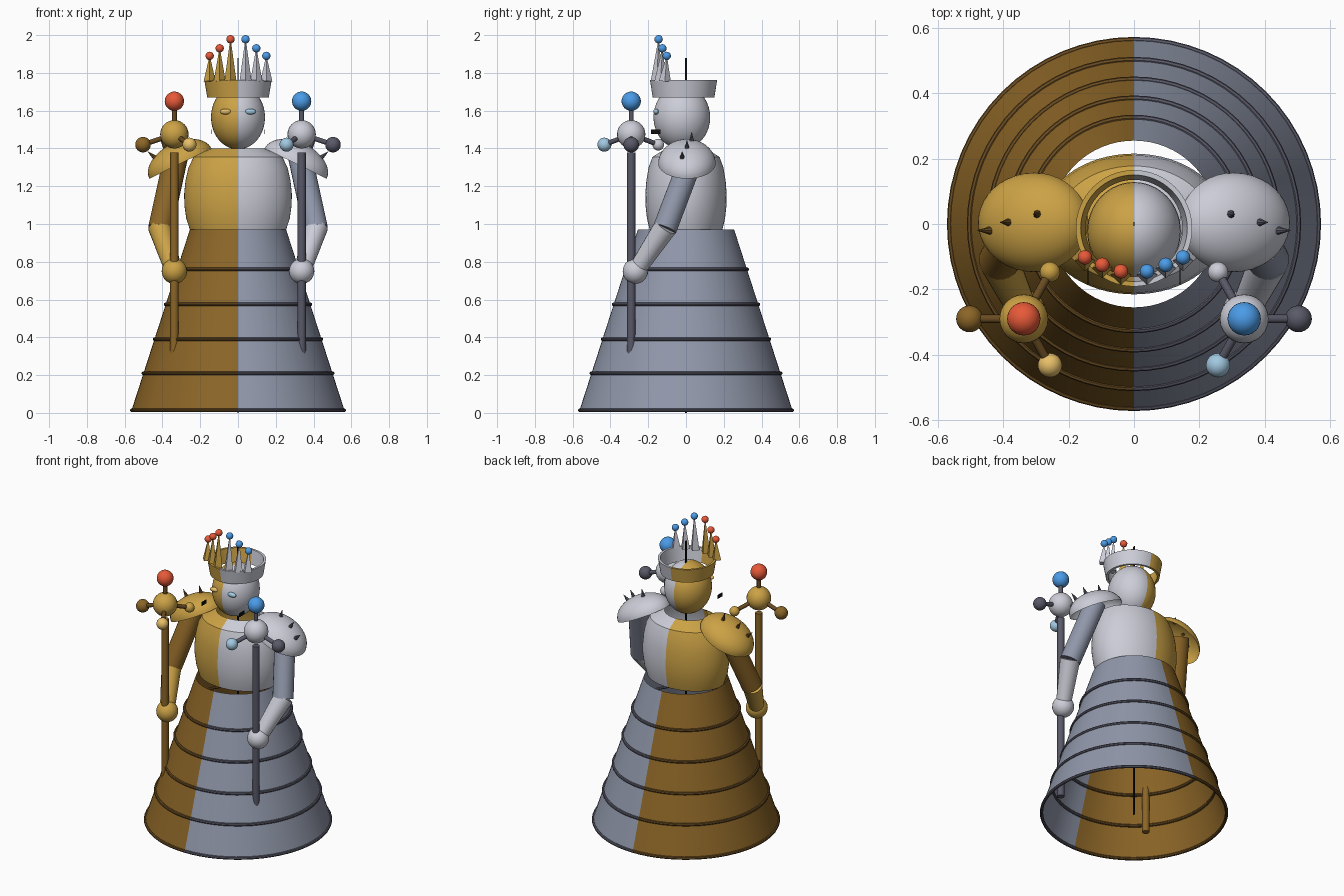
import bpy, bmesh, math
from math import sin, cos, pi, radians
from mathutils import Matrix, Vector

if "Cube" in bpy.data.objects:
    bpy.data.objects.remove(bpy.data.objects["Cube"])


def mat(name, rgb):
    m = bpy.data.materials.new(name)
    m.diffuse_color = (*rgb, 1)
    m.use_nodes = True
    m.node_tree.nodes["Principled BSDF"].inputs["Base Color"].default_value = m.diffuse_color
    return m


gold, dark_gold = mat("gold", (.60, .36, .06)), mat("dark_gold", (.26, .13, .02))
pale_gold, brown = mat("pale_gold", (.80, .52, .14)), mat("brown", (.14, .07, .015))
silver, steel = mat("silver", (.60, .61, .68)), mat("steel", (.28, .31, .40))
ice, slate = mat("ice", (.36, .58, .75)), mat("slate", (.10, .10, .14))
red, blue = mat("red", (.80, .10, .04)), mat("blue", (.07, .33, .80))
black = mat("black", (.005, .005, .005))


def finish(name, bm, material, smooth=True):
    bmesh.ops.remove_doubles(bm, verts=bm.verts, dist=1e-5)
    bmesh.ops.recalc_face_normals(bm, faces=bm.faces)
    me = bpy.data.meshes.new(name)
    bm.to_mesh(me)
    bm.free()
    if smooth:
        for p in me.polygons:
            p.use_smooth = True
        me.set_sharp_from_angle(angle=radians(35))
    me.materials.append(material)
    ob = bpy.data.objects.new(name, me)
    bpy.context.collection.objects.link(ob)
    return ob


def lathe(name, profile, material, a0, a1, steps, matrix=Matrix()):
    """Sweep (radius, z) points around z between two angles."""
    bm = bmesh.new()
    rows = []
    for i in range(steps + 1):
        a = a0 + (a1 - a0) * i / steps
        rows.append([bm.verts.new(matrix @ Vector((r * cos(a), r * sin(a), z))) for r, z in profile])
    for A, B in zip(rows, rows[1:]):
        for j in range(len(profile) - 1):
            bm.faces.new((A[j], B[j], B[j + 1], A[j + 1]))
    return finish(name, bm, material)


def half(name, profile, material, s, sy=1, y=0):
    a = -pi / 2 if s > 0 else pi / 2
    m = Matrix.Translation((0, y, 0)) @ Matrix.Diagonal((1, sy, 1, 1))
    return lathe(name, profile, material, a, a + pi, 32, m)


def ball(name, c, r, material, scale=(1, 1, 1)):
    bm = bmesh.new()
    m = Matrix.Translation(c) @ Matrix.Diagonal((*scale, 1))
    bmesh.ops.create_uvsphere(bm, u_segments=24, v_segments=16, radius=r, matrix=m)
    return finish(name, bm, material)


def rod(name, p, q, r1, r2, material, sides=20):
    p, q = Vector(p), Vector(q)
    m = Matrix.Translation((p + q) / 2) @ (q - p).to_track_quat('Z', 'Y').to_matrix().to_4x4()
    bm = bmesh.new()
    bmesh.ops.create_cone(bm, cap_ends=True, segments=sides, radius1=r1, radius2=r2,
                          depth=(q - p).length, matrix=m)
    return finish(name, bm, material, sides > 6)


def box(name, c, size, material):
    bm = bmesh.new()
    bmesh.ops.create_cube(bm, size=1, matrix=Matrix.Translation(c) @ Matrix.Diagonal((*size, 1)))
    return finish(name, bm, material, False)


SKIRT = [(.565, .01), (.255, .97)]
TORSO = [(.255, .97), (.274, 1.03), (.284, 1.1), (.285, 1.16), (.278, 1.23),
         (.262, 1.3), (.235, 1.355), (.14, 1.4)]
HEAD = [(.143 * sin(t * pi / 20), 1.565 - .17 * cos(t * pi / 20)) for t in range(21)]
CROWN = [(.163, 1.67), (.178, 1.762), (.163, 1.762), (.148, 1.67), (.163, 1.67)]

for s, tag, main, dark, pale, deep, gem in (
        (-1, "left", gold, dark_gold, pale_gold, brown, red),
        (1, "right", silver, steel, ice, slate, blue)):
    # Body shells, one colour per side
    half(f"skirt_{tag}", SKIRT, dark, s)
    half(f"torso_{tag}", TORSO, main, s, .755)
    half(f"head_{tag}", HEAD, main, s, 1.05, -.022)
    half(f"crown_band_{tag}", CROWN, main, s, 1, -.013)

    # Skirt hoops
    for i, (R, z) in enumerate(((.562, .014), (.501, .21), (.441, .39), (.383, .575), (.324, .76))):
        loop = [(R + .01 * cos(k * pi / 4), z + .01 * sin(k * pi / 4)) for k in range(9)]
        half(f"skirt_hoop_{tag}_{i}", loop, deep, s)

    # Crown spikes with beads
    for i, (x, y, z) in enumerate(((.04, -.145, 1.978), (.097, -.125, 1.93), (.15, -.102, 1.89))):
        rod(f"crown_spike_{tag}_{i}", (s * x, y - .01, 1.755), (s * x, y, z - .005), .032, .002, main, 4)
        ball(f"crown_bead_{tag}_{i}", (s * x, y, z), .022, gem)

    # Face
    ball(f"eye_{tag}", (s * .066, -.158, 1.595), .03, pale, (1, .5, .5))
    box(f"mouth_slot_{tag}", (s * .14, -.16, 1.488), (.003, .05, .025), black)

    # Pauldron: tilted open dome with three spikes
    tilt, c = radians(26), Vector((s * .305, .005, 1.32))
    u, n = Vector((s * cos(tilt), 0, -sin(tilt))), Vector((s * sin(tilt), 0, cos(tilt)))
    m = Matrix.Translation(c) @ Matrix.Rotation(s * tilt, 4, 'Y') @ Matrix.Diagonal((.183, .152, .114, 1))
    dome = [(cos(t * pi / 24), sin(t * pi / 24)) for t in range(13)]
    lathe(f"pauldron_{tag}", dome, main, 0, 2 * pi, 40, m)
    for i, (a, y) in enumerate(((-20, .025), (10, 0), (35, -.025))):
        a = radians(a)
        p = c + u * .183 * sin(a) + n * .114 * cos(a) + Vector((0, y, -.006))
        d = (u * sin(a) / .183 + n * cos(a) / .114).normalized()
        rod(f"pauldron_spike_{tag}_{i}", p, p + d * .05, .013, .001, deep, 8)

    # Arm and hand
    rod(f"upper_arm_{tag}", (s * .33, .03, 1.35), (s * .412, -.112, .975), .064, .064, dark)
    rod(f"forearm_{tag}", (s * .415, -.108, .985), (s * .34, -.265, .75), .062, .045, main)
    ball(f"hand_{tag}", (s * .337, -.268, .75), .067, main)

    # Staff with its cluster of orbs
    X, Y = s * .337, -.29
    hub = (X, Y, 1.475)
    rod(f"staff_{tag}", (X, Y, .13), (X, Y, 1.378), .022, .022, deep if s > 0 else dark)
    ball(f"staff_hub_{tag}", hub, .075, main)
    for part, p, r, m in (("top", (X, Y, 1.65), .051, gem),
                          ("outer", (s * .503, Y, 1.42), .041, deep if s > 0 else dark),
                          ("front", (s * .257, -.432, 1.42), .037, pale),
                          ("back", (s * .257, -.147, 1.42), .031, main)):
        rod(f"staff_rod_{part}_{tag}", hub, p, .013, .013, deep, 12)
        ball(f"staff_orb_{part}_{tag}", p, r, m)

# Thin seam strip on the centre line
box("centre_seam", (0, 0, .94), (.003, .012, 1.88), black)
